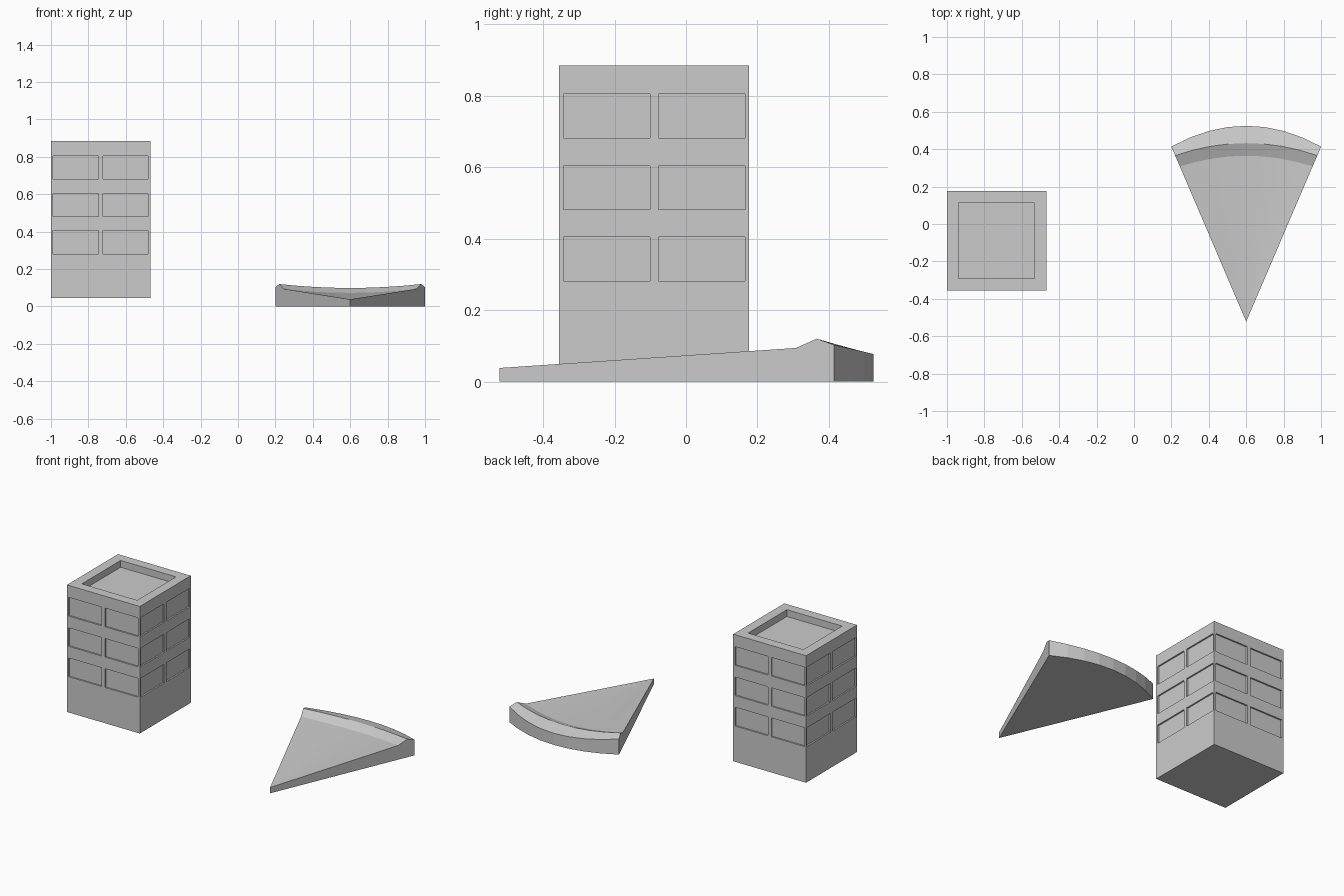
import bpy, bmesh
from mathutils import Matrix, Vector
from math import pi

if "Cube" in bpy.data.objects:
    bpy.data.objects.remove(bpy.data.objects["Cube"])


def finish(bm, name):
    bmesh.ops.remove_doubles(bm, verts=bm.verts, dist=1e-5)
    bmesh.ops.recalc_face_normals(bm, faces=bm.faces)
    mesh = bpy.data.meshes.new(name)
    bm.to_mesh(mesh)
    bm.free()
    ob = bpy.data.objects.new(name, mesh)
    bpy.context.collection.objects.link(ob)
    return ob


def loop(bm, pts):
    return [bm.verts.new(p) for p in pts]


def bridge(bm, a, b, closed=True):
    n = len(a)
    for i in range(n if closed else n - 1):
        j = (i + 1) % n
        bm.faces.new((a[i], a[j], b[j], b[i]))


# Tower block: four gridded walls with recessed windows
H, DEPTH = 0.266, 0.01
Z0, Z1 = 0.045, 0.884
US = [-H, -0.254, -0.012, 0.012, 0.254, H]
ZS = [Z0, 0.281, 0.405, 0.482, 0.604, 0.682, 0.805, Z1]
bm = bmesh.new()
for side in range(4):
    rot = Matrix.Rotation(side * pi / 2, 3, 'Z')
    for i in range(len(US) - 1):
        for k in range(len(ZS) - 1):
            rect = [(US[i], ZS[k]), (US[i + 1], ZS[k]),
                    (US[i + 1], ZS[k + 1]), (US[i], ZS[k + 1])]
            outer = loop(bm, [rot @ Vector((u, -H, z)) for u, z in rect])
            if i in (1, 3) and k in (1, 3, 5):
                inner = loop(bm, [rot @ Vector((u, -H + DEPTH, z)) for u, z in rect])
                bridge(bm, outer, inner)
                bm.faces.new(inner)
            else:
                bm.faces.new(outer)


def square(r, z):
    return [(-r, -r, z), (r, -r, z), (r, r, z), (-r, r, z)]


# Roof rim, sunken roof deck and perimeter lines that match the wall grid
R, DECK = 0.202, Z1 - 0.045
ring = []
for side in range(4):
    rot = Matrix.Rotation(side * pi / 2, 3, 'Z')
    ring.append([rot @ Vector((u, -H, 0)) for u in US])
rim = loop(bm, square(R, Z1))
for side in range(4):
    edge = loop(bm, [p + Vector((0, 0, Z1)) for p in ring[side]])
    bm.faces.new(edge + [rim[(side + 1) % 4], rim[side]])
deck = loop(bm, square(R, DECK))
bridge(bm, rim, deck)
bm.faces.new(deck)
# Underside
bm.faces.new(loop(bm, [p + Vector((0, 0, Z0)) for s in ring for p in s[:-1]]))
tower = finish(bm, "tower_block")
tower.location = (-0.735, -0.089, 0)

# Wedge slice: arcs given as half width, end y, mid y, end z, mid z
CX, TIP_Y, TIP_Z, SEG = 0.6, -0.522, 0.038, 8
ARCS = [(0.355, 0.308, 0.365, 0.094, 0.073),   # inner crust edge
        (0.380, 0.366, 0.432, 0.120, 0.099),   # crust ridge
        (0.400, 0.414, 0.525, 0.103, 0.077),   # outer top edge
        (0.400, 0.414, 0.525, 0.0, 0.0)]       # outer bottom edge
bm = bmesh.new()
rows = []
for w, ye, ym, ze, zm in ARCS:
    ts = [2 * i / SEG - 1 for i in range(SEG + 1)]
    rows.append(loop(bm, [(CX + w * t, ym + (ye - ym) * t * t,
                           zm + (ze - zm) * t * t) for t in ts]))
tip_top, tip_base = loop(bm, [(CX, TIP_Y, TIP_Z), (CX, TIP_Y, 0)])
for a, b in zip(rows, rows[1:]):
    bridge(bm, a, b, closed=False)
for i in range(SEG):
    bm.faces.new((tip_top, rows[0][i], rows[0][i + 1]))
bm.faces.new([tip_base] + rows[3])
# Flat cut sides
for e in (0, -1):
    bm.faces.new([tip_base, tip_top] + [r[e] for r in rows])
finish(bm, "wedge_slice")
